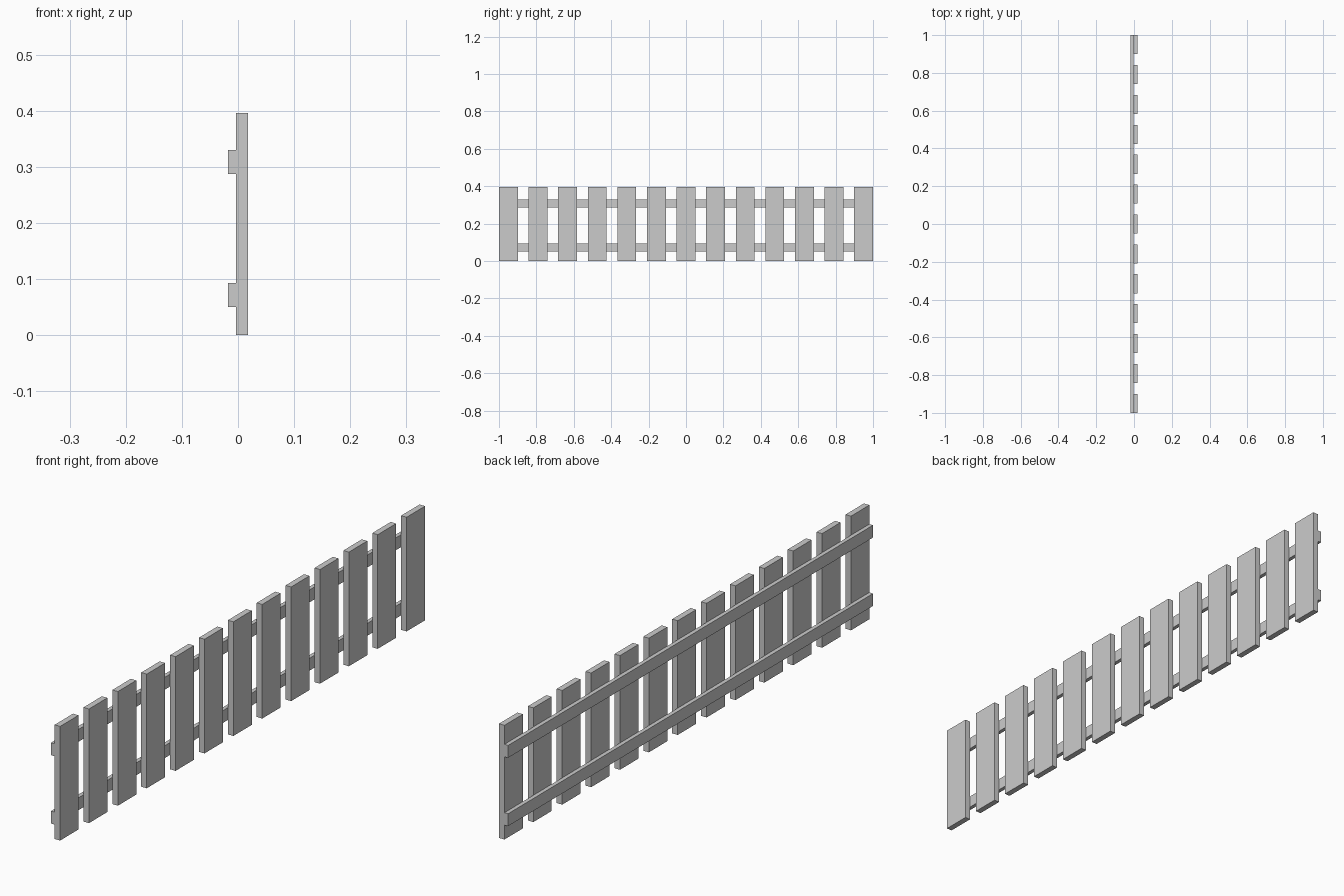
import bpy

if "Cube" in bpy.data.objects:
    bpy.data.objects.remove(bpy.data.objects["Cube"])

SLATS = 13
SLAT_W = 0.101
HEIGHT = 0.396
BACK, SPLIT, FRONT = -0.0175, -0.0035, 0.0175


def box(name, x, y, z):
    """Box spanning the given (min, max) ranges."""
    spans = (x, y, z)
    bpy.ops.mesh.primitive_cube_add(size=1, location=[(a + b) / 2 for a, b in spans])
    ob = bpy.context.object
    ob.name = name
    ob.scale = [b - a for a, b in spans]
    bpy.ops.object.transform_apply(location=False, rotation=False, scale=True)
    return ob


# Upright slats, evenly spaced from end to end
pitch = (2 - SLAT_W) / (SLATS - 1)
for i in range(SLATS):
    y0 = -1 + i * pitch
    box(f"slat_{i + 1}", (SPLIT, FRONT), (y0, y0 + SLAT_W), (0, HEIGHT))

# Two long rails along the back of the slats
for name, z in (("lower_rail", (0.05, 0.093)), ("upper_rail", (0.287, 0.33))):
    box(name, (BACK, SPLIT), (-1, 1), z)
